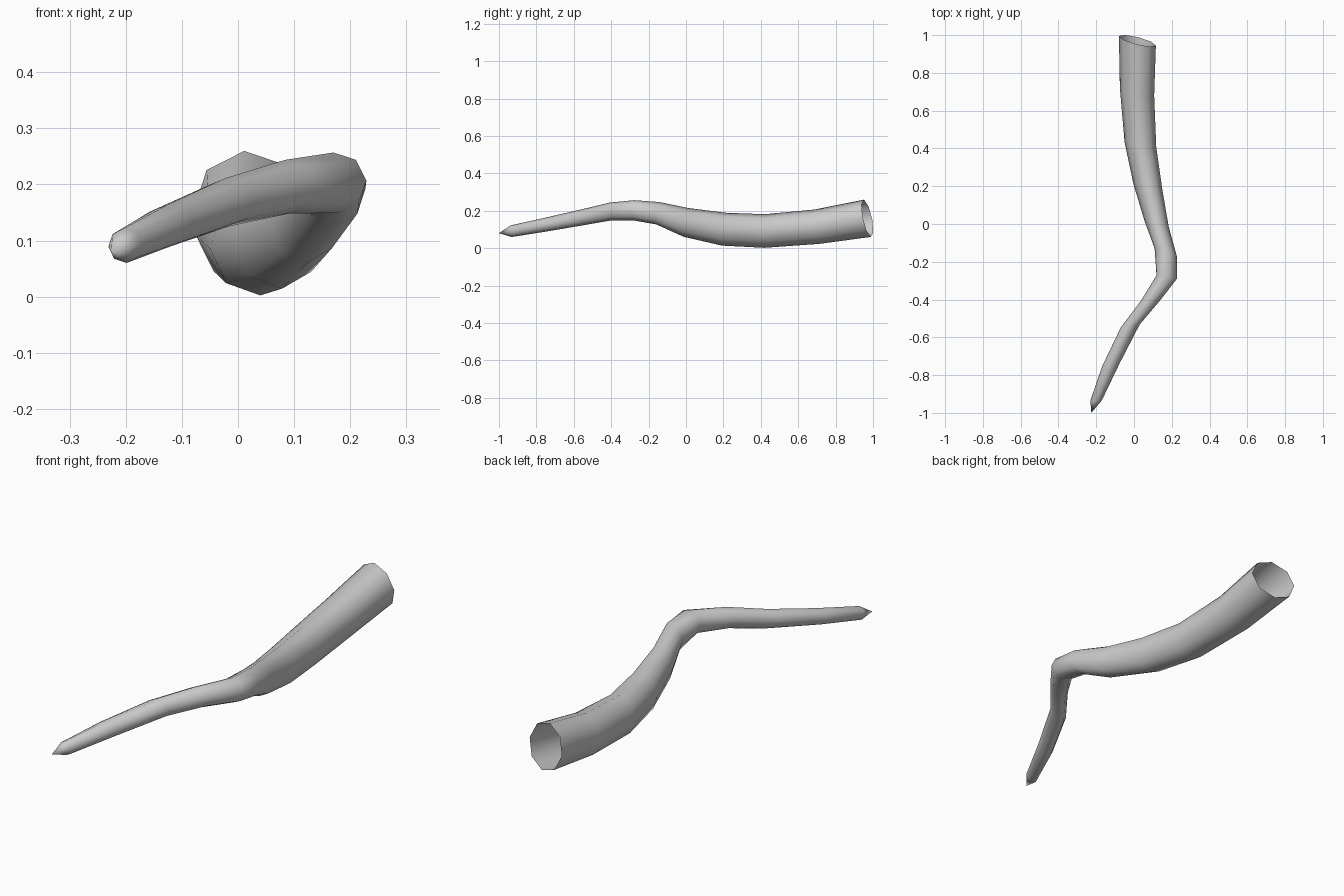
import bpy, bmesh, math
from mathutils import Vector

SIDES = 8
# Cross-sections along the curved horn:
# centre x, y, z, half width, half height, sideways slant, vertical slant
RINGS = [
    (0.018, 0.970, 0.160, 0.098, 0.100, -0.25, -0.20),
    (0.016, 0.700, 0.115, 0.091, 0.092, -0.20, -0.15),
    (0.034, 0.420, 0.092, 0.084, 0.090, -0.15, 0.00),
    (0.073, 0.200, 0.102, 0.076, 0.088, -0.15, 0.10),
    (0.120, 0.000, 0.138, 0.064, 0.077, -0.25, 0.15),
    (0.168, -0.150, 0.187, 0.059, 0.060, -0.35, 0.12),
    (0.174, -0.280, 0.203, 0.055, 0.054, -0.15, 0.05),
    (0.088, -0.405, 0.196, 0.052, 0.048, 0.05, -0.05),
    (-0.020, -0.540, 0.168, 0.050, 0.043, 0.15, -0.10),
    (-0.122, -0.745, 0.127, 0.047, 0.037, 0.20, -0.10),
    (-0.201, -0.935, 0.091, 0.030, 0.031, 0.00, -0.10),
]
TIP = (-0.226, -1.0, 0.080)

# Tube skin, open at the wide end and closed to a point at the other
bm = bmesh.new()
loops = []
for x, y, z, rx, rz, kx, kz in RINGS:
    loop = []
    for i in range(SIDES):
        a = 2 * math.pi * i / SIDES + math.radians(4)
        u, w = rx * math.cos(a), rz * math.sin(a)
        loop.append(bm.verts.new(Vector((x + u, y + kx * u + kz * w, z + w))))
    loops.append(loop)
tip = bm.verts.new(TIP)
for i in range(SIDES):
    j = (i + 1) % SIDES
    for a, b in zip(loops, loops[1:]):
        bm.faces.new((a[i], a[j], b[j], b[i]))
    bm.faces.new((loops[-1][i], loops[-1][j], tip))
bmesh.ops.recalc_face_normals(bm, faces=bm.faces[:])

mesh = bpy.data.meshes.new("curved_horn")
bm.to_mesh(mesh)
bm.free()
horn = bpy.data.objects.new("curved_horn", mesh)
bpy.context.collection.objects.link(horn)
bpy.context.view_layer.objects.active = horn
horn.select_set(True)
bpy.ops.object.shade_smooth()
